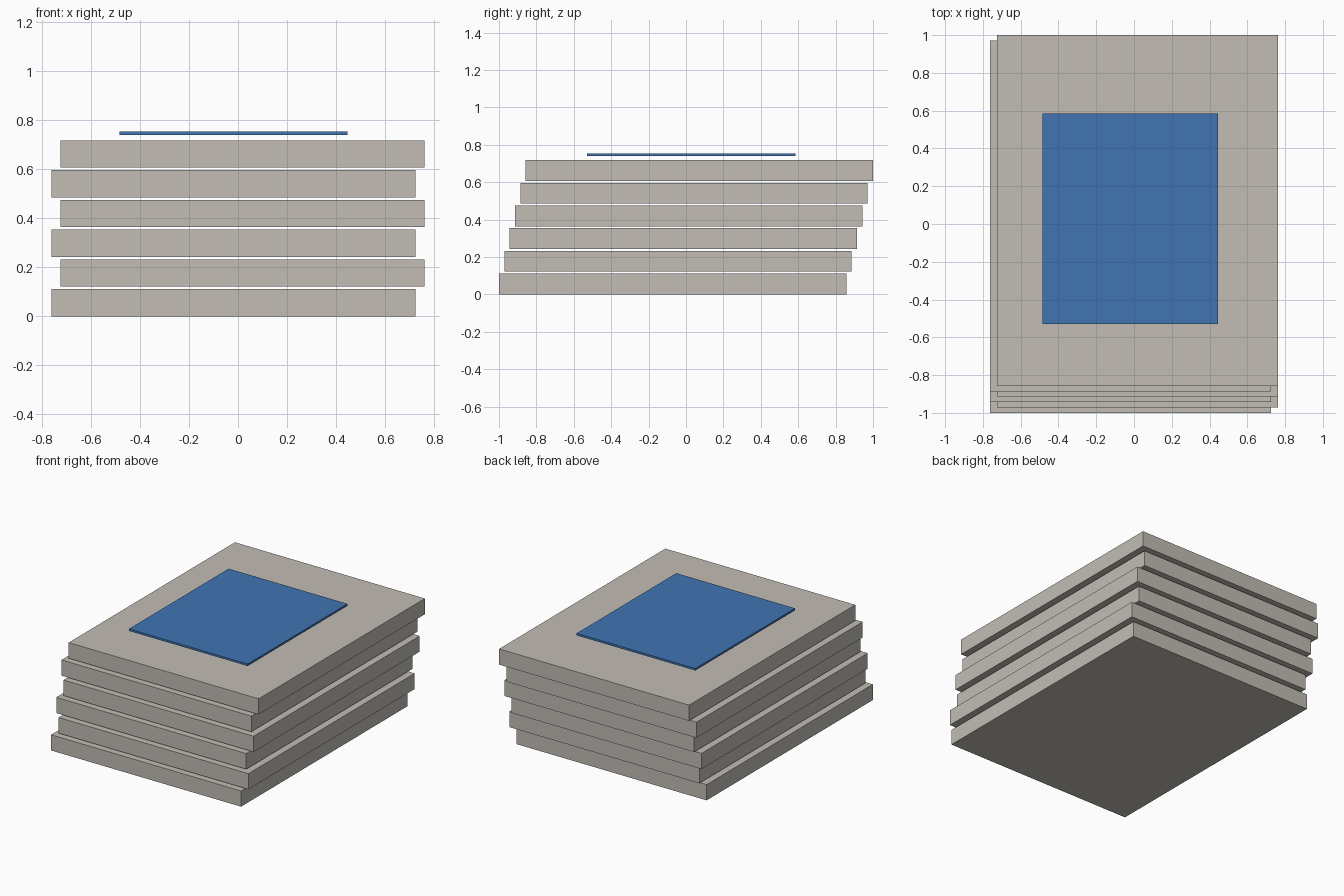
import bpy

if "Cube" in bpy.data.objects:
    bpy.data.objects.remove(bpy.data.objects["Cube"])


def material(name, rgb):
    mat = bpy.data.materials.new(name)
    mat.diffuse_color = (*rgb, 1.0)
    mat.use_nodes = True
    mat.node_tree.nodes["Principled BSDF"].inputs["Base Color"].default_value = mat.diffuse_color
    return mat


def box(name, center, size, mat):
    bpy.ops.mesh.primitive_cube_add(size=1, location=center)
    obj = bpy.context.object
    obj.name = name
    obj.scale = size
    bpy.ops.object.transform_apply(location=False, rotation=False, scale=True)
    obj.data.materials.append(mat)
    return obj


stone = material("warm_grey", (0.54, 0.51, 0.46))
blue = material("blue", (0.052, 0.175, 0.45))

# Stack of slabs: alternating sideways, each stepping backwards
SHIFT, STEP, PITCH, THICK = 0.0186, 0.0286, 0.1214, 0.111
for i in range(6):
    x = SHIFT if i % 2 else -SHIFT
    box(f"slab_{i + 1}", (x, -0.0714 + i * STEP, THICK / 2 + i * PITCH),
        (1.486, 1.857, THICK), stone)

# Thin cover panel floating just above the top slab
box("cover_panel", (-SHIFT, 0.0286, 0.747), (0.929, 1.114, 0.0145), blue)
